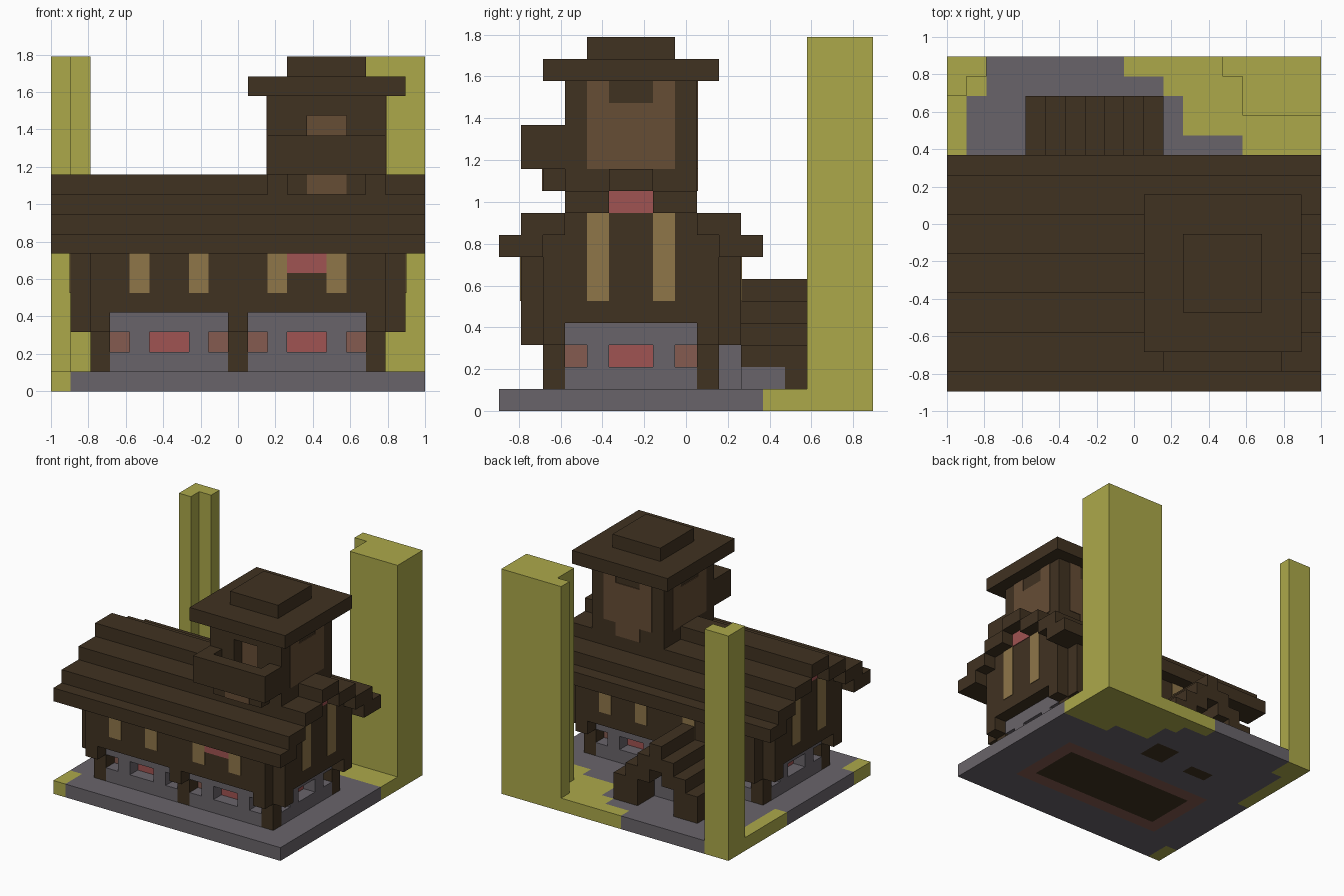
import bpy, bmesh
from math import floor
from mathutils import Vector

cube = bpy.data.objects.get("Cube")
if cube:
    bpy.data.objects.remove(cube, do_unlink=True)

WIDE, DEEP = 19, 17          # footprint in blocks
U = 2 / WIDE                 # block size
T = 0.05                     # painted plate thickness in blocks


def material(name, rgb):
    linear = [((c / 255 + 0.055) / 1.055) ** 2.4 for c in rgb] + [1]
    mat = bpy.data.materials.new(name)
    mat.use_nodes = True
    mat.diffuse_color = linear
    mat.node_tree.nodes["Principled BSDF"].inputs["Base Color"].default_value = linear
    return mat


wood = material("dark wood", (64, 50, 33))
stone = material("grey stone", (105, 100, 106))
moss = material("yellow green", (172, 169, 74))
tan = material("tan shutter", (143, 118, 73))
plank = material("medium brown", (102, 77, 53))
glass = material("red glass", (160, 83, 82))
brick = material("pink brick", (133, 91, 80))


def add_box(bm, x, y, z, w, d, h):
    """Add a box given by its corner and size in blocks."""
    verts = bmesh.ops.create_cube(bm, size=1)["verts"]
    for v in verts:
        v.co = Vector((x + (v.co.x + 0.5) * w - WIDE / 2,
                       y + (v.co.y + 0.5) * d - DEEP / 2,
                       z + (v.co.z + 0.5) * h)) * U


def finish(name, bm, mats):
    mesh = bpy.data.meshes.new(name)
    bm.to_mesh(mesh)
    bm.free()
    for m in mats:
        mesh.materials.append(m)
    obj = bpy.data.objects.new(name, mesh)
    bpy.context.scene.collection.objects.link(obj)
    return obj


def part(name, mat, boxes):
    bm = bmesh.new()
    for b in boxes:
        add_box(bm, *b)
    return finish(name, bm, [mat])


def both_x(boxes, width=WIDE):
    return boxes + [(width - x - w, y, z, w, d, h) for x, y, z, w, d, h in boxes]


def both_y(boxes, depth=12):
    return boxes + [(x, depth - y - d, z, w, d, h) for x, y, z, w, d, h in boxes]


# Ground slab, coloured by block
def ground_colour(i, j, below):
    if below and 3 <= i <= 15 and 3 <= j <= 8:
        return 3 if 4 <= i <= 14 and 4 <= j <= 7 else 2
    if below and (i in (9, 10) and j in (11, 12) or i in (5, 6) and j == 11):
        return 3
    first_mossy = {16: 9, 15: 11, 14: 12, 13: 12, 12: 15}.get(j, WIDE)
    if i >= first_mossy or (i == 0 and (j >= 10 or j <= 1)) or (i == 1 and j >= 15):
        return 1
    return 0


bm = bmesh.new()
add_box(bm, 0, 0, 0, WIDE, DEEP, 1)
for axis, count in ((Vector((1, 0, 0)), WIDE), (Vector((0, 1, 0)), DEEP)):
    for n in range(1, count):
        bmesh.ops.bisect_plane(bm, geom=bm.verts[:] + bm.edges[:] + bm.faces[:],
                               plane_co=axis * (n - count / 2) * U, plane_no=axis)
bm.normal_update()
for f in bm.faces:
    c = f.calc_center_median() / U
    i = min(max(floor(c.x + WIDE / 2), 0), WIDE - 1)
    j = min(max(floor(c.y + DEEP / 2), 0), DEEP - 1)
    f.material_index = ground_colour(i, j, f.normal.z < -0.5)
finish("ground", bm, [stone, moss, brick, wood])

# Corner pillars behind the house
part("thick_pillar", moss, [(15, 14, 1, 4, 3, 16), (14, 16, 1, 1, 1, 16)])
part("thin_pillar", moss, [(0, 15, 1, 1, 2, 16), (1, 16, 1, 1, 1, 16)])

# Lower floor: brick core, stone walls with window holes, glass
part("lower_core", brick, [(3, 3, 1, 13, 6, 3)])
front_wall, front_glass = [], []
for s in (3, 10):
    front_wall += [(s, 2, 1, 6, 1, 1), (s, 2, 3, 6, 1, 1),
                   (s + 1, 2, 2, 1, 1, 1), (s + 4, 2, 2, 1, 1, 1)]
    front_glass.append((s + 2, 3 - T, 2, 2, T, 1))
side_wall = [(2, 3, 1, 1, 6, 1), (2, 3, 3, 1, 6, 1), (2, 4, 2, 1, 1, 1), (2, 7, 2, 1, 1, 1)]
part("lower_walls", stone, both_y(front_wall) + both_x(side_wall))
part("lower_glass", glass, both_y(front_glass) + both_x([(3 - T, 5, 2, T, 2, 1)]))

# Posts and the brackets under the overhang
part("posts", wood, both_y([(i, 2, 1, 1, 1, 3) for i in (2, 9, 16)]))
part("brackets", wood, both_y([(i, 1, 3, 1, 1, 1) for i in (2, 9, 16)])
     + both_x(both_y([(1, 2, 3, 1, 1, 1)])))

# Upper floor with stepped gables
part("upper_floor", wood, [(2, 1, 4, 15, 10, 3), (1, 2, 4, 17, 8, 4),
                           (1, 3, 8, 17, 6, 1), (1, 5, 9, 17, 2, 1)])
part("front_shutters", tan, both_y([(i, 1 - T, 5, 1, T, 2) for i in (4, 7, 11, 14)]))
part("gable_shutters", tan, both_x([(1 - T, j, 5, T, 1, 4) for j in (4, 7)]))
part("upper_glass", glass, [(12, 1 - T, 6, 2, T, 1)] + both_x([(1 - T, 5, 9, T, 2, 1)]))

# Stepped roof, one block thick
slope = [(0, 2 * n - (n > 0), 7 + n, WIDE, 2, 1) for n in range(3)]
part("roof", wood, both_y(slope) + [(0, 5, 10, WIDE, 2, 1)])

# Turret: solid core with a front layer around the doorway
part("turret_body", wood, [(11, 4, 9, 6, 5, 6), (11, 3, 9, 6, 1, 2), (11, 3, 14, 6, 1, 1),
                           (11, 3, 11, 2, 1, 3), (15, 3, 11, 2, 1, 3)])
part("turret_lid", wood, [(10, 2, 15, 8, 8, 1)])
part("turret_cap", wood, [(12, 4, 16, 4, 4, 1)])
part("turret_door", plank, [(13, 4 - T, 11, 2, T, 3)])
side_panel = [(11 - T, 4, 11, T, 4, 3), (11 - T, 4, 14, T, 1, 1), (11 - T, 7, 14, T, 1, 1)]
back_panel = [(12, 9, 11, 4, T, 3), (12, 9, 14, 1, T, 1), (15, 9, 14, 1, T, 1),
              (13, 9, 10, 2, T, 1)]
part("turret_panels", plank, both_x(side_panel, 28) + back_panel)

# Balcony in front of the turret
part("balcony_rail", wood, [(11, 1, 11, 6, 1, 2)] + both_x([(11, 2, 11, 1, 1, 2)], 28))
part("balcony_floor", wood, [(12, 2, 10, 4, 1, 1)])
part("balcony_plaque", plank, [(13, 2 - T, 10, 2, T, 1)])

# Rear porch with its own stepped gable
PORCH = 15                   # mirror width for the porch
rafters = [(4, 11, 2, 1, 4, 1)] + [(4 + n, 11, 1 + n, 1, 4, 2) for n in (1, 2)]
part("porch_roof", wood, both_x(rafters, PORCH) + [(7, 11, 4, 1, 4, 2)])
part("porch_pillars", wood, both_x([(4, 13, 1, 2, 2, 2)], PORCH))
part("porch_base", stone, [(4, 11, 1, 7, 2, 1), (5, 10, 1, 5, 3, 2)])
part("porch_wall", wood, [(6, 10, 3, 3, 3, 1)])
part("porch_window", tan, [(7, 13, 3, 1, T, 1)])
